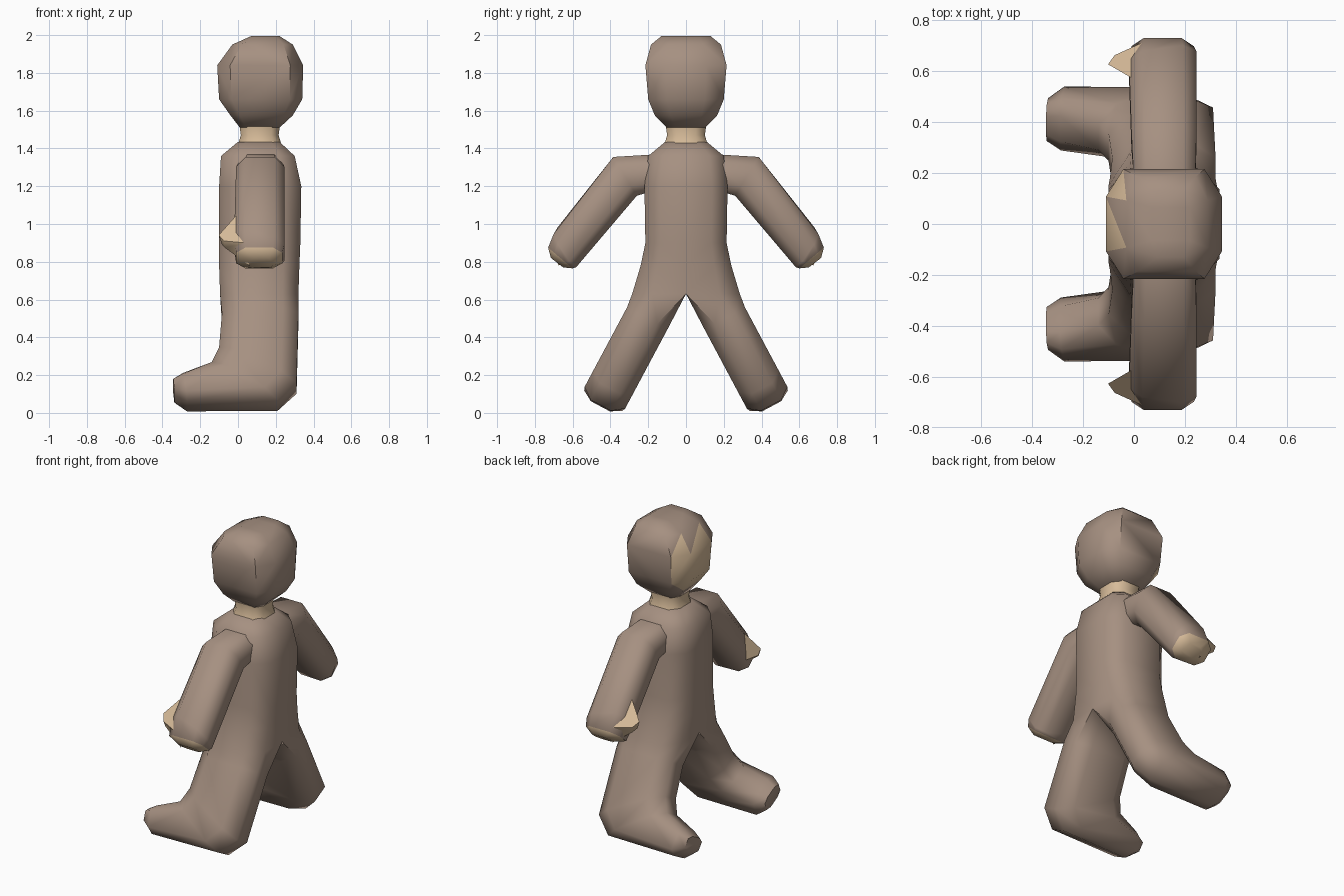
import bpy, bmesh
from mathutils import Vector as V

if "Cube" in bpy.data.objects:
    bpy.data.objects.remove(bpy.data.objects["Cube"])


def material(name, rgb):
    m = bpy.data.materials.new(name)
    m.diffuse_color = (*rgb, 1)
    m.use_nodes = True
    m.node_tree.nodes["Principled BSDF"].inputs["Base Color"].default_value = m.diffuse_color
    return m


CLOTH = material("brown cloth", (0.38, 0.28, 0.22))
SKIN = material("pale skin", (0.68, 0.50, 0.32))


def ring(c, u, v, a=0.5, b=0.6, inner=None):
    """Eight-sided section: u spans front to back, v spans inside to outside."""
    i = a if inner is None else inner
    pts = [(-1, -i), (-1, a), (-b, 1), (b, 1), (1, a), (1, -i), (b, -1), (-b, -1)]
    return [V(c) + V(u) * s + V(v) * t for s, t in pts]


def loft(name, rings, skin=None, mirror=False, angle=1.0, split=False, cap_start=True):
    """Skin a surface over rings; skin(step, centre) picks the pale faces."""
    bm = bmesh.new()
    rows = [[bm.verts.new(p) for p in r] for r in rings]
    n = len(rows[0])
    tag = bm.faces.layers.int.new("step")
    for k in range(len(rows) - 1):
        for j in range(n):
            f = bm.faces.new((rows[k][j], rows[k][(j + 1) % n],
                              rows[k + 1][(j + 1) % n], rows[k + 1][j]))
            f[tag] = k
    if cap_start:
        bm.faces.new(rows[0][::-1])[tag] = 0
    bm.faces.new(rows[-1])[tag] = len(rows)
    # remove the wall on the mirror plane
    if mirror:
        wall = [f for f in bm.faces if all(abs(v.co.y) < 1e-4 for v in f.verts)]
        bmesh.ops.delete(bm, geom=wall, context='FACES')
    bmesh.ops.recalc_face_normals(bm, faces=bm.faces)
    if split:
        bmesh.ops.triangulate(bm, faces=bm.faces)
    for f in bm.faces:
        f.material_index = int(bool(skin and skin(f[tag], f.calc_center_median())))
    me = bpy.data.meshes.new(name)
    bm.to_mesh(me)
    bm.free()
    me.materials.append(CLOTH)
    me.materials.append(SKIN)
    ob = bpy.data.objects.new(name, me)
    bpy.context.collection.objects.link(ob)
    bpy.ops.object.select_all(action='DESELECT')
    ob.select_set(True)
    bpy.context.view_layer.objects.active = ob
    bpy.ops.object.shade_smooth_by_angle(angle=angle)
    if mirror:
        m = ob.modifiers.new("Mirror", 'MIRROR')
        m.use_axis = (False, True, False)
    return ob


# Body: half torso running down into one leg and foot, mirrored
body = []
for z, x0, x1, w in [(1.435, 0.0, 0.22, 0.11), (1.36, -0.09, 0.30, 0.20),
                     (1.20, -0.10, 0.335, 0.22), (0.90, -0.10, 0.33, 0.215),
                     (0.78, -0.10, 0.325, 0.24), (0.63, -0.095, 0.32, 0.285)]:
    body.append(ring(((x0 + x1) / 2, w / 2, z), ((x1 - x0) / 2, 0, 0),
                     (0, w / 2, 0), a=0.25, inner=1))


def leg_point(x, z):
    return V((x, 0.152 + (0.6 - z) * 0.534, z))


for front, back, w in [((-0.085, 0.50), (0.32, 0.50), 0.122),
                       ((-0.10, 0.32), (0.31, 0.13), 0.122),
                       ((-0.14, 0.24), (0.21, 0.04), 0.122),
                       ((-0.29, 0.185), (-0.27, 0.035), 0.115),
                       ((-0.345, 0.16), (-0.335, 0.075), 0.08)]:
    f, b = leg_point(*front), leg_point(*back)
    body.append(ring((f + b) / 2, (b - f) / 2, (0, 0.88 * w, 0.47 * w)))
loft("torso_and_legs", body, mirror=True)

# Arms: sleeve from the shoulder down to a bare hand end
arm = []
for top, low, x0, x1, lift in [((0.14, 1.37), (0.19, 1.17), 0.0, 0.24, 0),
                               ((0.385, 1.355), (0.26, 1.15), -0.01, 0.245, 0),
                               ((0.69, 0.965), (0.57, 0.79), -0.02, 0.245, 0.03),
                               ((0.73, 0.875), (0.60, 0.765), -0.01, 0.235, 0.0),
                               ((0.715, 0.82), (0.65, 0.77), 0.06, 0.19, 0)]:
    t, l = V((0, *top)), V((0, *low))
    arm.append(ring((t + l) / 2 + V(((x0 + x1) / 2, 0, 0)),
                    ((x1 - x0) / 2, lift * 0.6, -lift), (t - l) / 2))
loft("arms", arm, mirror=True, skin=lambda k, c: k >= 3)

# Thumbs: pointed bare wedge on the front of each hand
base = [V((0.03, 0.55, 1.09)), V((0.04, 0.715, 0.90)),
        V((0.06, 0.675, 0.78)), V((0.03, 0.575, 0.83))]
tip = V((-0.125, 0.64, 0.915))
loft("thumbs", [base, [tip + (p - tip) * s for p, s in
                       zip(base, (0.15, 0.3, 0.3, 0.25))]],
     mirror=True, skin=lambda k, c: True)

# Neck
loft("neck", [ring((0.115, 0, z), (r, 0, 0), (0, r, 0))
              for z, r in [(1.42, 0.115), (1.47, 0.10), (1.53, 0.108)]],
     skin=lambda k, c: True)

# Head: rounded hood with a bare patch on the face
head = [ring(((x0 + x1) / 2, 0, z), ((x1 - x0) / 2, 0, 0), (0, w, 0), b=0.7)
        for z, x0, x1, w in [(1.51, 0.01, 0.22, 0.10), (1.575, -0.04, 0.29, 0.165),
                             (1.66, -0.10, 0.34, 0.20), (1.84, -0.11, 0.345, 0.215),
                             (1.95, -0.03, 0.29, 0.185), (1.995, 0.07, 0.22, 0.13)]]
loft("head", head, split=True,
     skin=lambda k, c: c.x < -0.05 and c.y > -0.1 and 1.6 < c.z < 1.9)
